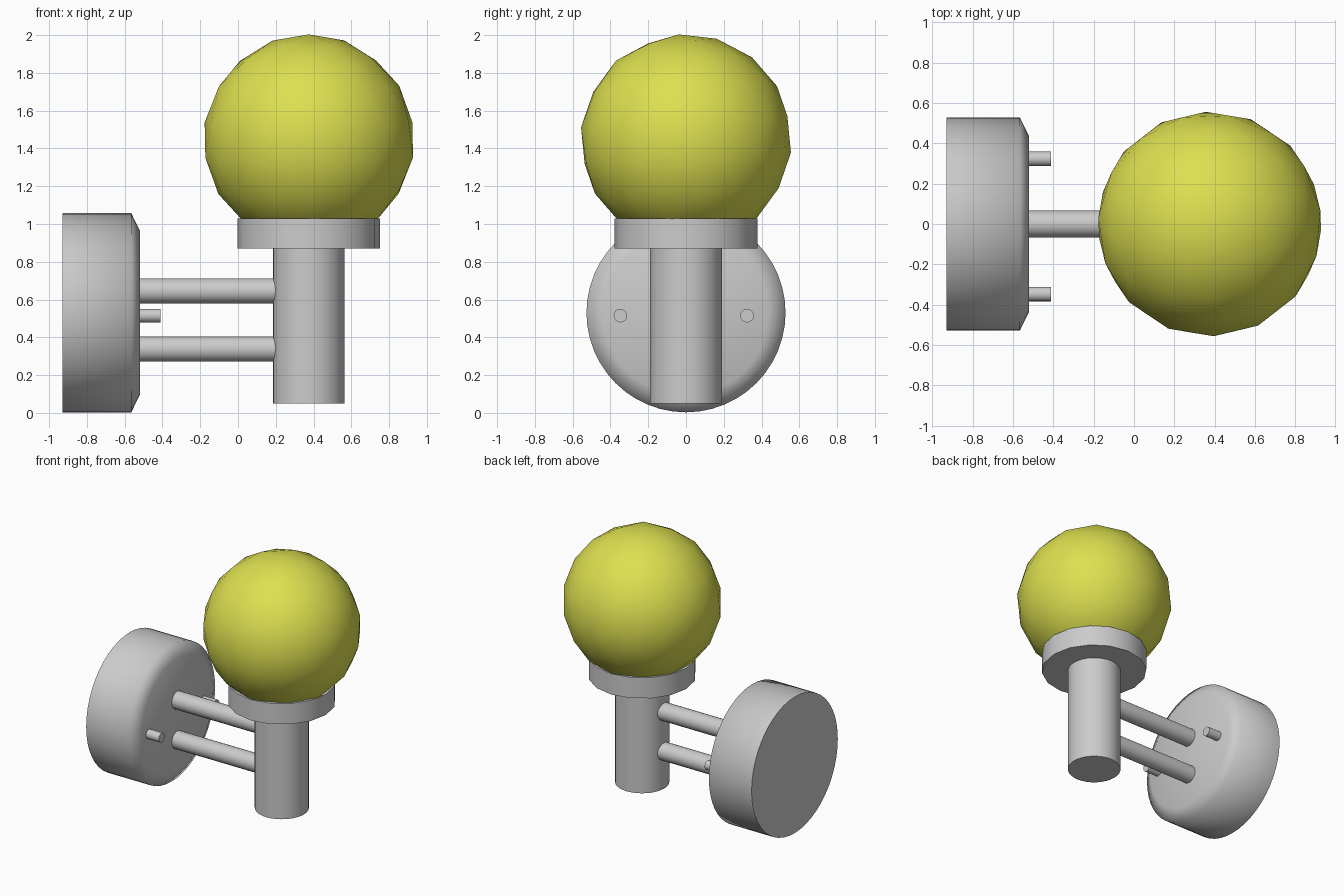
import bpy, bmesh
from math import pi, cos, sin, radians
from mathutils import Matrix, Vector

if "Cube" in bpy.data.objects:
    bpy.data.objects.remove(bpy.data.objects["Cube"])


def finish(name, bm, angle):
    bmesh.ops.recalc_face_normals(bm, faces=bm.faces)
    mesh = bpy.data.meshes.new(name)
    bm.to_mesh(mesh)
    bm.free()
    ob = bpy.data.objects.new(name, mesh)
    bpy.context.collection.objects.link(ob)
    bpy.ops.object.select_all(action='DESELECT')
    ob.select_set(True)
    bpy.context.view_layer.objects.active = ob
    bpy.ops.object.shade_smooth_by_angle(angle=radians(angle))
    return ob


def turned(name, profile, origin, sides, along_x=False):
    """Solid of revolution from (radius, height) pairs, capped at both ends."""
    bm = bmesh.new()
    rings = [[bm.verts.new((r * cos(2 * pi * i / sides), r * sin(2 * pi * i / sides), h))
              for i in range(sides)] for r, h in profile]
    for a, b in zip(rings, rings[1:]):
        for i in range(sides):
            j = (i + 1) % sides
            bm.faces.new((a[i], a[j], b[j], b[i]))
    bm.faces.new(rings[0][::-1])
    bm.faces.new(rings[-1])
    if along_x:
        bm.transform(Matrix.Rotation(pi / 2, 4, 'Y'))
    bm.transform(Matrix.Translation(origin))
    return finish(name, bm, 70)


# Wall plate with bevelled front rim
turned("wall_plate", [(0.527, -0.93), (0.527, -0.565), (0.435, -0.52)],
       (0, 0, 0.53), 48, True)

# Fixing screws
for side, y in (("left", -0.347), ("right", 0.323)):
    turned(f"screw_{side}", [(0.036, -0.54), (0.036, -0.41)], (0, y, 0.515), 16, True)

# Horizontal arms
for level, z in (("lower", 0.338), ("upper", 0.645)):
    turned(f"arm_{level}", [(0.067, -0.54), (0.067, 0.24)], (0, 0, z), 24, True)

# Upright post and globe collar
turned("post", [(0.19, 0.05), (0.19, 0.88)], (0.375, 0, 0), 32)
turned("collar", [(0.378, 0.87), (0.378, 1.03)], (0.375, 0, 0), 16)

# Faceted glass globe: icosahedron with each edge split in three
ico = bmesh.new()
bmesh.ops.create_icosphere(ico, subdivisions=1, radius=1)
points = [v.co.normalized() for v in ico.verts]
for e in ico.edges:
    a, b = (v.co for v in e.verts)
    points += [a.lerp(b, t).normalized() for t in (0.345, 0.655)]
points += [f.calc_center_median().normalized() for f in ico.faces]
ico.free()
bm = bmesh.new()
for p in points:
    bm.verts.new(p * 0.56)
bmesh.ops.convex_hull(bm, input=bm.verts)
bm.transform(Matrix.Translation((0.375, 0, 1.445))
             @ Matrix.Rotation(radians(4), 4, 'X')
             @ Matrix.Rotation(radians(20), 4, 'Z'))
globe = finish("globe", bm, 60)
yellow = bpy.data.materials.new("yellow_glass")
yellow.diffuse_color = (0.72, 0.74, 0.08, 1)
yellow.use_nodes = True
yellow.node_tree.nodes["Principled BSDF"].inputs["Base Color"].default_value = yellow.diffuse_color
globe.data.materials.append(yellow)
